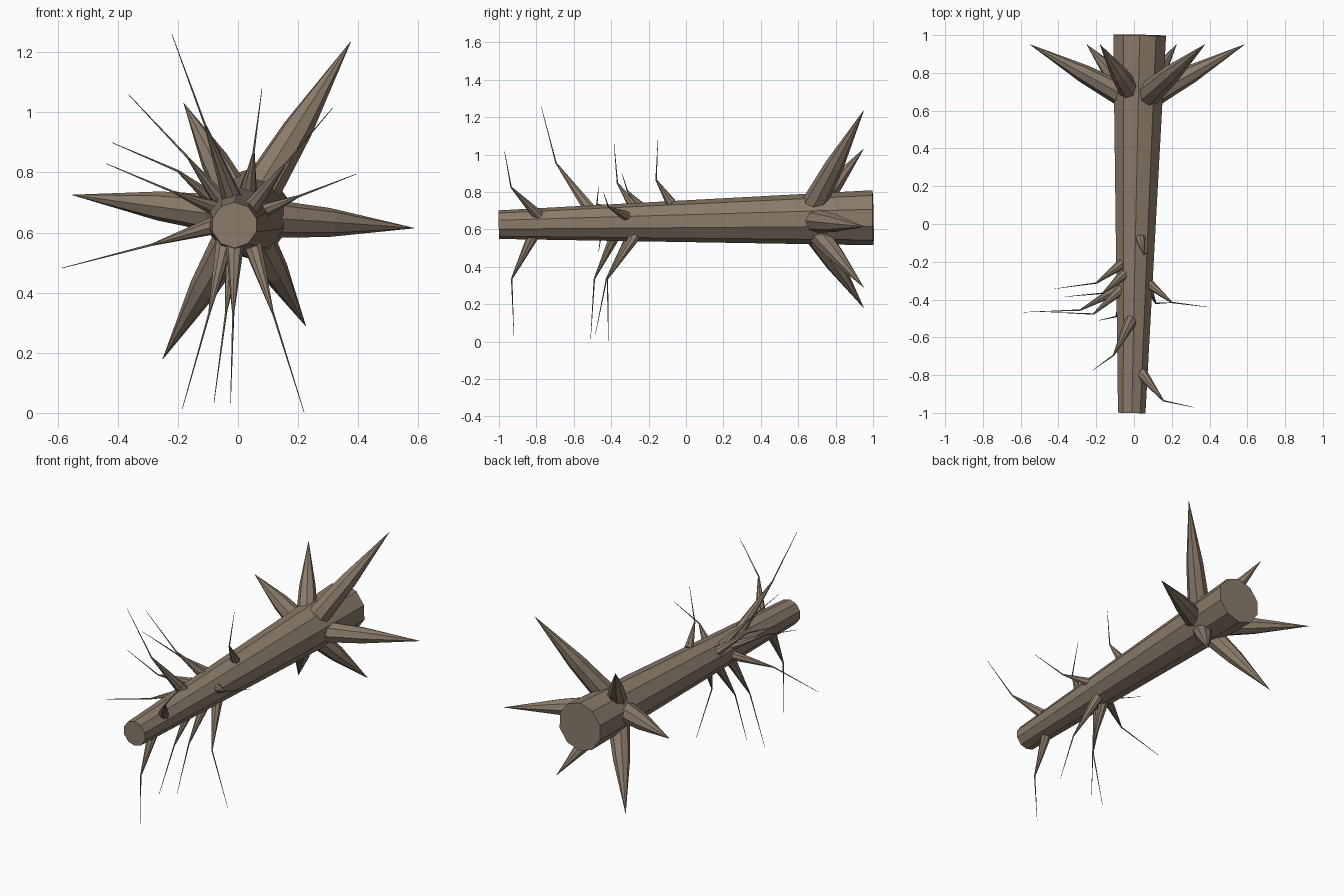
import bpy
import bmesh
from math import cos, sin, tau
from mathutils import Vector

cube = bpy.data.objects.get("Cube")
if cube:
    bpy.data.objects.remove(cube, do_unlink=True)

bark = bpy.data.materials.new("brown_bark")
bark.use_nodes = True
colour = (0.26, 0.2, 0.145, 1)
bark.diffuse_color = colour
bark.node_tree.nodes["Principled BSDF"].inputs["Base Color"].default_value = colour


def limb(name, points, radii, sides, twist=0.0):
    """Faceted tube through the points; each ring faces along its neighbours."""
    pts = [Vector(p) for p in points]
    bm = bmesh.new()
    rings = []
    for i, (p, r) in enumerate(zip(pts, radii)):
        axis = (pts[min(i + 1, len(pts) - 1)] - pts[max(i - 1, 0)]).normalized()
        ref = Vector((0, 0, 1)) if abs(axis.z) < 0.9 else Vector((0, 1, 0))
        u = axis.cross(ref).normalized()
        v = u.cross(axis)
        angles = [tau * (k + twist) / sides for k in range(sides)]
        rings.append([bm.verts.new(p + r * (cos(a) * u + sin(a) * v)) for a in angles])
    for a, b in zip(rings, rings[1:]):
        for k in range(sides):
            n = (k + 1) % sides
            bm.faces.new((a[k], a[n], b[n], b[k]))
    bm.faces.new(rings[0])
    bm.faces.new(rings[-1])
    bmesh.ops.recalc_face_normals(bm, faces=bm.faces)
    mesh = bpy.data.meshes.new(name)
    bm.to_mesh(mesh)
    bm.free()
    mesh.materials.append(bark)
    obj = bpy.data.objects.new(name, mesh)
    bpy.context.collection.objects.link(obj)
    return obj


# Fallen trunk, tapering from the root end to the broken top
thin_end, root_end = Vector((-0.012, -1, 0.625)), Vector((0.03, 1, 0.662))
steps = [i / 6 for i in range(7)]
limb("trunk", [thin_end.lerp(root_end, t) for t in steps],
     [0.0765 + 0.0705 * t for t in steps], 10, 0.5)

# Roots flaring out around the thick end
root_base = Vector((0.022, 0.64, 0.652))
root_tips = [(0.375, 1.235), (-0.18, 1.03), (-0.55, 0.725),
             (-0.25, 0.18), (0.225, 0.29), (0.585, 0.615)]
for i, (x, z) in enumerate(root_tips):
    tip = Vector((x, 0.95, z))
    size = 0.75 + 0.4 * (tip - root_base).length
    limb(f"root_{i + 1}", [root_base, root_base.lerp(tip, 0.5), tip],
         [0.07 * size, 0.048 * size, 0.001], 8)

# Branches: base on the trunk, elbow, tip of the twig
branches = [
    ((0.04, -0.79, 0.675), (0.155, -0.935, 0.825), (0.315, -0.97, 1.015)),
    ((-0.015, -0.51, 0.7), (-0.108, -0.695, 0.955), (-0.22, -0.775, 1.26)),
    ((0.035, -0.08, 0.74), (0.052, -0.16, 0.865), (0.08, -0.15, 1.08)),
    ((-0.045, -0.26, 0.69), (-0.165, -0.367, 0.848), (-0.365, -0.385, 1.06)),
    ((-0.05, -0.2, 0.68), (-0.2, -0.313, 0.805), (-0.42, -0.343, 0.9)),
    ((-0.05, -0.33, 0.67), (-0.215, -0.477, 0.735), (-0.44, -0.467, 0.83)),
    ((-0.06, -0.33, 0.63), (-0.285, -0.456, 0.56), (-0.585, -0.467, 0.482)),
    ((0.07, -0.31, 0.665), (0.2, -0.415, 0.72), (0.395, -0.44, 0.795)),
    ((0.04, -0.26, 0.585), (0.115, -0.42, 0.335), (0.22, -0.415, 0.002)),
    ((-0.04, -0.37, 0.585), (-0.095, -0.49, 0.335), (-0.185, -0.51, 0.015)),
    ((-0.01, -0.28, 0.58), (-0.04, -0.425, 0.335), (-0.08, -0.485, 0.035)),
    ((-0.01, -0.81, 0.58), (-0.016, -0.932, 0.335), (-0.025, -0.92, 0.033)),
]
for i, (base, elbow, tip) in enumerate(branches):
    base, elbow = Vector(base), Vector(elbow)
    reach = (elbow - base).length
    limb(f"branch_{i + 1}", [base, elbow], [0.022 + 0.04 * reach, 0.004], 8)
    limb(f"twig_{i + 1}", [elbow, tip], [0.004, 0.001], 5)
